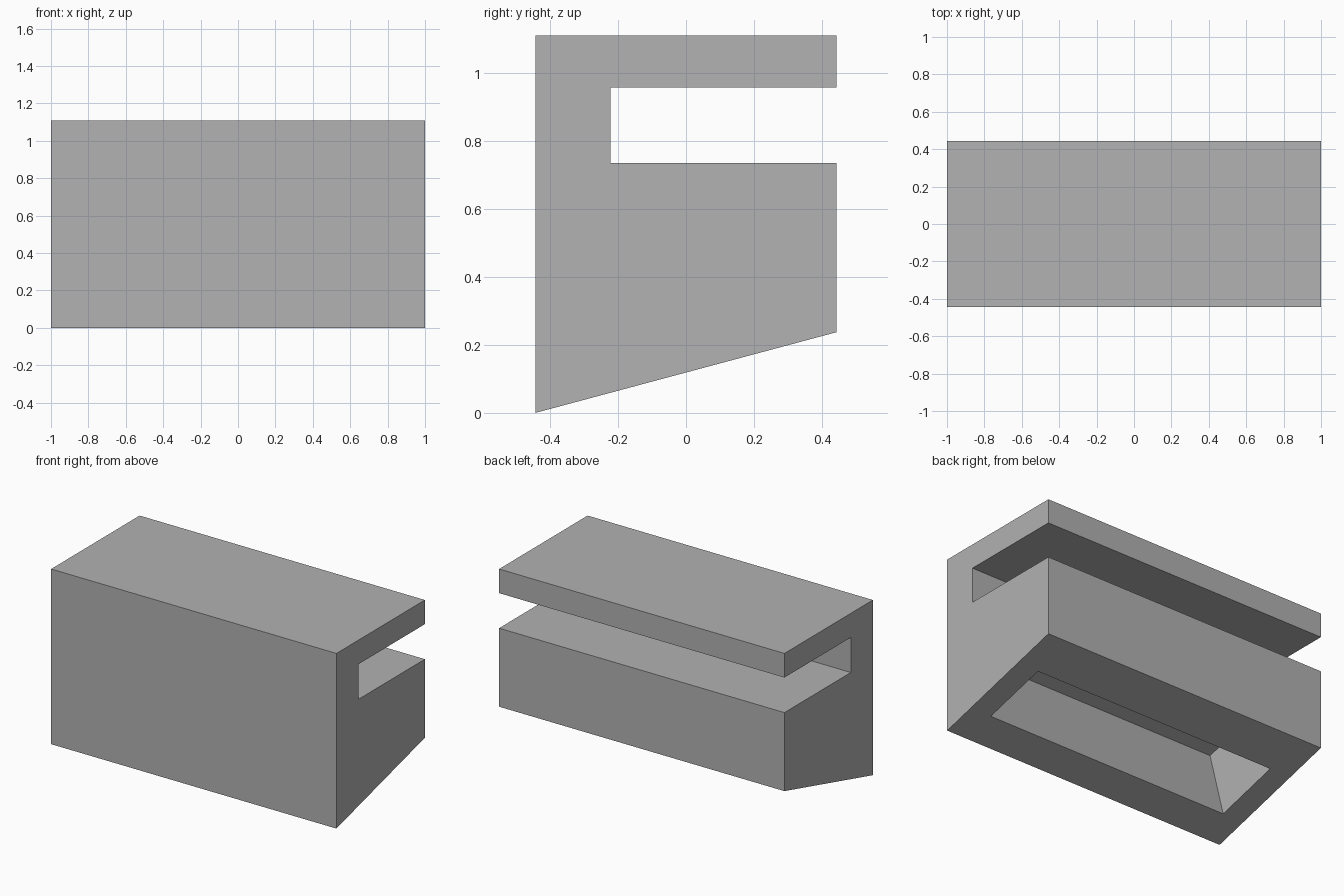
import bpy, bmesh, math
from mathutils import Matrix, Vector

cube = bpy.data.objects.get("Cube")
if cube:
    bpy.data.objects.remove(cube, do_unlink=True)

# Dimensions
HALF_X, HALF_Y, TOP = 1.0, 0.443, 1.11
SLOT_Y, SLOT_LOW, SLOT_HIGH = -0.222, 0.735, 0.957
SLOPE = math.radians(15)
POCKET_X, POCKET_Y, POCKET_DEPTH = 1.705, 0.426, 0.443
POCKET_CENTRE_Y = -0.03
OVERSHOOT = 0.1

grey = bpy.data.materials.new("plain_grey")
grey.use_nodes = True
colour = (0.445, 0.445, 0.445, 1)
grey.diffuse_color = colour
grey.node_tree.nodes["Principled BSDF"].inputs["Base Color"].default_value = colour


def underside(y):
    return (y + HALF_Y) * math.tan(SLOPE)


def add_object(name, bm):
    bmesh.ops.recalc_face_normals(bm, faces=bm.faces)
    mesh = bpy.data.meshes.new(name)
    bm.to_mesh(mesh)
    bm.free()
    mesh.materials.append(grey)
    obj = bpy.data.objects.new(name, mesh)
    bpy.context.collection.objects.link(obj)
    return obj


# Body: side profile with a rear slot and sloped underside, extruded along x
profile = [(-HALF_Y, 0), (HALF_Y, underside(HALF_Y)),
           (HALF_Y, SLOT_LOW), (SLOT_Y, SLOT_LOW),
           (SLOT_Y, SLOT_HIGH), (HALF_Y, SLOT_HIGH),
           (HALF_Y, TOP), (-HALF_Y, TOP)]
bm = bmesh.new()
side = bm.faces.new([bm.verts.new((-HALF_X, y, z)) for y, z in profile])
extruded = bmesh.ops.extrude_face_region(bm, geom=[side])["geom"]
bmesh.ops.translate(bm, vec=(2 * HALF_X, 0, 0),
                    verts=[v for v in extruded if isinstance(v, bmesh.types.BMVert)])
body = add_object("slotted_body", bm)

# Pocket: box sunk square to the sloped underside
bm = bmesh.new()
height = POCKET_DEPTH + OVERSHOOT
bmesh.ops.create_cube(bm, size=1, matrix=(
    Matrix.Translation(Vector((0, POCKET_CENTRE_Y, underside(POCKET_CENTRE_Y))))
    @ Matrix.Rotation(SLOPE, 4, "X")
    @ Matrix.Translation(Vector((0, 0, height / 2 - OVERSHOOT)))
    @ Matrix.Diagonal((POCKET_X, POCKET_Y, height, 1))))
cutter = add_object("pocket_cutter", bm)
cutter.hide_render = True

cut = body.modifiers.new("underside_pocket", "BOOLEAN")
cut.operation = "DIFFERENCE"
cut.solver = "EXACT"
cut.object = cutter
bpy.context.view_layer.objects.active = body
bpy.ops.object.modifier_apply(modifier=cut.name)
bpy.data.objects.remove(cutter, do_unlink=True)
